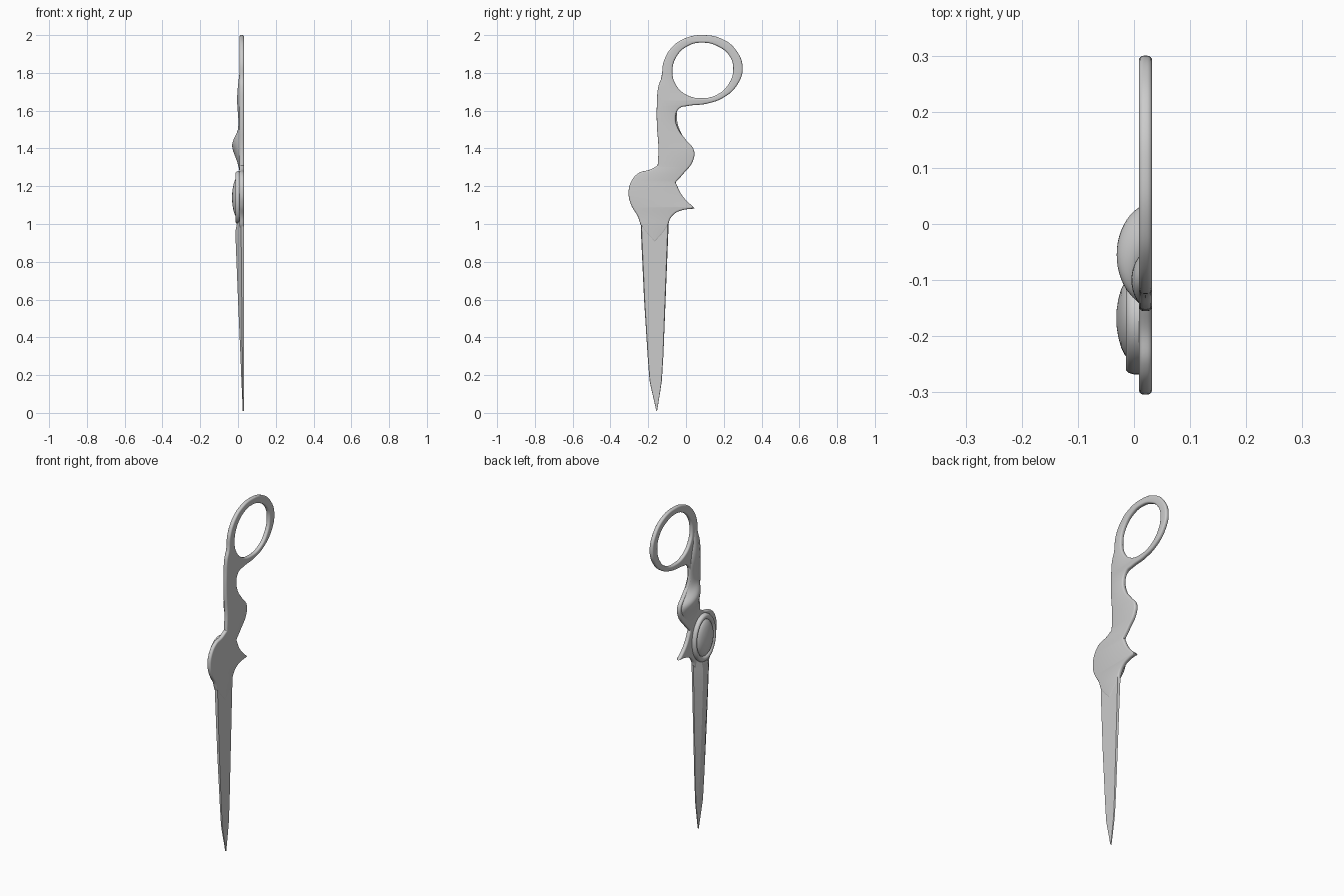
import bpy, math

if "Cube" in bpy.data.objects:
    bpy.data.objects.remove(bpy.data.objects["Cube"])


def skin(name, rows, loop=False, caps=True, angle=35, subdiv=0):
    """Bridge rows of points into a surface."""
    n = len(rows[0])
    verts = [p for r in rows for p in r]
    faces = []
    for i in range(len(rows) - 1):
        for j in range(n if loop else n - 1):
            k = (j + 1) % n
            faces.append((i*n + j, i*n + k, (i+1)*n + k, (i+1)*n + j))
    if caps:
        faces += [tuple(range(n))[::-1], tuple(range((len(rows)-1)*n, len(rows)*n))]
    me = bpy.data.meshes.new(name)
    me.from_pydata(verts, [], faces)
    ob = bpy.data.objects.new(name, me)
    bpy.context.collection.objects.link(ob)
    finish(ob, angle, subdiv)
    return ob


def finish(ob, angle, subdiv=0):
    bpy.ops.object.select_all(action='DESELECT')
    ob.select_set(True)
    bpy.context.view_layer.objects.active = ob
    if ob.type == 'CURVE':
        bpy.ops.object.convert(target='MESH')
    bpy.ops.object.mode_set(mode='EDIT')
    bpy.ops.mesh.select_all(action='SELECT')
    bpy.ops.mesh.remove_doubles(threshold=0.0002)
    bpy.ops.mesh.normals_make_consistent(inside=False)
    bpy.ops.object.mode_set(mode='OBJECT')
    if subdiv:
        m = ob.modifiers.new("smooth", 'SUBSURF')
        m.levels = m.render_levels = subdiv
    bpy.ops.object.shade_smooth_by_angle(angle=math.radians(angle))


def add_spline(cu, pts, sharp=()):
    sp = cu.splines.new('BEZIER')
    sp.bezier_points.add(len(pts) - 1)
    for i, (p, (y, z)) in enumerate(zip(sp.bezier_points, pts)):
        p.co = (y, z, 0)
        p.handle_left_type = p.handle_right_type = 'VECTOR' if i in sharp else 'AUTO'
    sp.use_cyclic_u = True
    sp.resolution_u = 8


# Flat rounded plate: guard, handle and finger ring in one outline
outline = [
    (-.165, .90), (-.235, .985), (-.255, 1.04), (-.29, 1.10), (-.304, 1.16),
    (-.29, 1.225), (-.25, 1.27), (-.19, 1.288), (-.15, 1.31), (-.146, 1.40),
    (-.154, 1.52), (-.154, 1.64), (-.146, 1.73), (-.13, 1.775), (-.118, 1.86),
    (-.07, 1.94), (0, 1.985), (.09, 2.0), (.19, 1.98), (.265, 1.92),
    (.30, 1.825), (.27, 1.735), (.20, 1.67), (.11, 1.637), (.01, 1.625),
    (-.035, 1.612), (-.055, 1.57), (-.042, 1.505), (0, 1.445), (.042, 1.39),
    (.035, 1.33), (-.015, 1.265), (-.055, 1.22), (-.02, 1.15), (.047, 1.082),
    (-.02, 1.073), (-.06, 1.055), (-.085, 1.025), (-.098, .985)]
hole = [(-.072, 1.81), (-.048, 1.89), (.015, 1.945), (.09, 1.96), (.17, 1.94),
        (.23, 1.89), (.25, 1.82), (.225, 1.74), (.165, 1.685), (.085, 1.666),
        (0, 1.685), (-.055, 1.74)]
cu = bpy.data.curves.new("handle_plate", 'CURVE')
cu.dimensions = '2D'
cu.fill_mode = 'BOTH'
add_spline(cu, outline, sharp=(0, 8, 32, 34))
add_spline(cu, hole)
cu.extrude = .003
cu.bevel_depth = .009
cu.offset = -.009
cu.bevel_resolution = 3
plate = bpy.data.objects.new("handle_plate", cu)
plate.rotation_euler = (math.pi/2, 0, math.pi/2)
plate.location.x = .0205
bpy.context.collection.objects.link(plate)
finish(plate, 40)

# Blade: flat back, bevelled front; z, left y, right y, crown x
rows = []
for z, l, r, c in [(.01, -.157, -.153, .025), (.06, -.168, -.145, .023),
                   (.11, -.18, -.137, .021), (.17, -.193, -.128, .018),
                   (.3, -.203, -.120, .013), (.6, -.222, -.108, 0),
                   (.9, -.236, -.096, -.012), (.97, -.239, -.093, -.012),
                   (1.01, -.238, -.092, -.004), (1.06, -.238, -.09, .008)]:
    w, e = r - l, .026 - .010*z
    rows.append([(.031, l + .03*w, z), (e, l, z), (min(c, e), l + .33*w, z),
                 (min(c, e), r - .33*w, z), (e, r, z), (.031, r - .03*w, z)])
skin("blade", rows, loop=True, angle=15)

# Swelling on the grip: left y, z, right y, z, crown x of tilted sections
rows = []
for ly, lz, ry, rz, c in [(-.15, 1.285, -.045, 1.235, .012), (-.147, 1.34, 0, 1.292, .002),
                          (-.145, 1.395, .033, 1.338, -.018), (-.145, 1.44, .042, 1.385, -.037),
                          (-.149, 1.475, .02, 1.418, -.025), (-.152, 1.51, -.02, 1.468, .002),
                          (-.154, 1.58, -.05, 1.54, .003), (-.153, 1.66, -.045, 1.60, -.006),
                          (-.145, 1.72, -.056, 1.67, -.005), (-.13, 1.78, -.08, 1.74, .003),
                          (-.118, 1.85, -.085, 1.84, .013)]:
    row = []
    for k in range(11):
        a = math.pi * k / 10
        t = .5 - .485*math.cos(a)
        row.append((.021 + (c - .021)*math.sin(a)**1.2, ly + (ry - ly)*t, lz + (rz - lz)*t))
    rows.append(row)
skin("grip_swell", rows, caps=False, angle=60, subdiv=2)

# Oval pivot boss with raised rim and dome: radius factor, x
N = 48
rows = [[(x, -.168 + .1*f*math.cos(2*math.pi*k/N), 1.14 + .14*f*math.sin(2*math.pi*k/N))
         for k in range(N)]
        for f, x in [(1, .02), (1, 0), (.975, -.009), (.93, -.014), (.86, -.014),
                     (.80, -.010), (.765, -.003), (.74, -.008), (.66, -.016),
                     (.52, -.023), (.34, -.028), (.15, -.031), (.02, -.0315)]]
skin("pivot_boss", rows, loop=True, angle=50)
